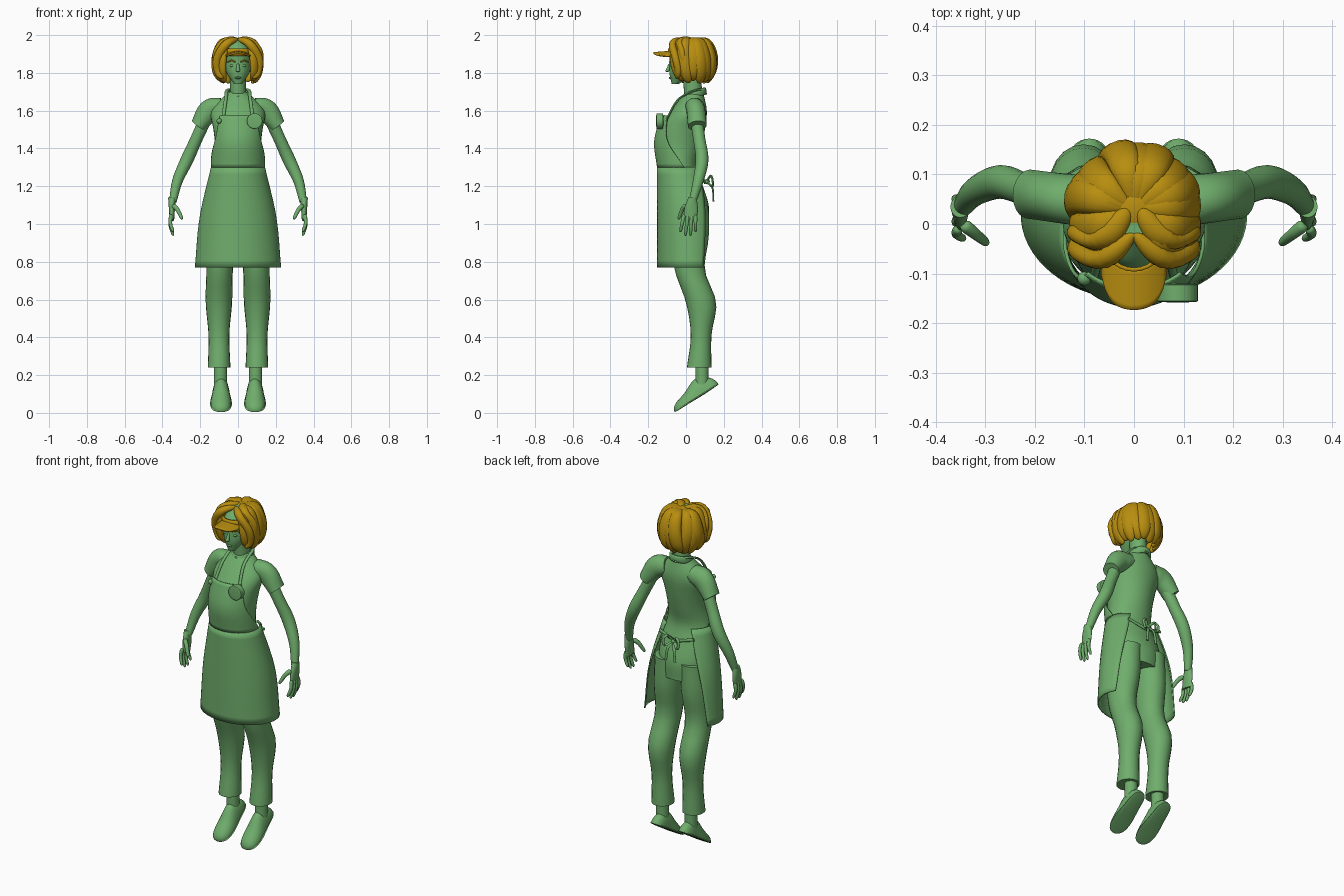
import bpy, bmesh, math, random
from mathutils import Vector

random.seed(4)
cube = bpy.data.objects.get("Cube")
if cube:
    bpy.data.objects.remove(cube, do_unlink=True)
SIDEWAYS, UPWARD = Vector((1, 0, 0)), Vector((0, 0, 1))
parts = []


def material(name, *colour):
    made = bpy.data.materials.new(name)
    made.diffuse_color = (*colour, 1)
    made.use_nodes = True
    made.node_tree.nodes["Principled BSDF"].inputs["Base Color"].default_value = (*colour, 1)
    return made


GREEN = material("soft green", .16, .42, .15)
GOLD = material("dark gold", .48, .27, .005)


def finish(name, bm, colour, mirror=False, thickness=0):
    bmesh.ops.recalc_face_normals(bm, faces=bm.faces)
    mesh = bpy.data.meshes.new(name)
    bm.to_mesh(mesh)
    bm.free()
    mesh.materials.append(colour)
    part = bpy.data.objects.new(name, mesh)
    bpy.context.collection.objects.link(part)
    if thickness:
        solid = part.modifiers.new("Thickness", "SOLIDIFY")
        solid.thickness, solid.offset = thickness, 0
    if mirror:
        part.modifiers.new("Mirror", "MIRROR")
    parts.append(part)


def blend(values, t):
    """Smooth value at t through evenly spaced values; a plain number stays constant."""
    if not isinstance(values, (tuple, list)):
        return values
    last = len(values) - 1
    i = min(int(t * last), last - 1)
    f = t * last - i
    b, c = values[i], values[i + 1]
    a = values[i - 1] if i else 2 * b - c
    d = values[i + 2] if i + 2 <= last else 2 * c - b
    return b + f / 2 * (c - a + f * (2 * a - 5 * b + 4 * c - d + f * (3 * (b - c) + d - a)))


def between(front, back):
    """Centre and depth of a body from its front and back outlines."""
    pairs = list(zip(front, back))
    return {"y": [(f + b) / 2 for f, b in pairs], "deep": [(b - f) / 2 for f, b in pairs]}


def loft(name, x, y, z, wide, deep=None, colour=GREEN, mirror=False, level=False,
         ref=SIDEWAYS, underside=1, taper=None, sides=20, steps=24):
    """Elliptic rings swept along a path; taper rounds both ends."""
    deep = wide if deep is None else deep
    times = [(1 - math.cos(math.pi * i / steps)) / 2 for i in range(steps + 1)]
    path = [Vector((blend(x, t), blend(y, t), blend(z, t))) for t in times]
    bm, rings = bmesh.new(), []
    for i, t in enumerate(times):
        along = path[min(i + 1, steps)] - path[max(i - 1, 0)]
        along = UPWARD if level else along.normalized()
        u = (ref - along * ref.dot(along)).normalized()
        v = along.cross(u)
        scale = max((1 - abs(2 * t - 1) ** taper) ** .5, .02) if taper else 1
        ring = []
        for j in range(sides):
            angle = math.tau * j / sides
            rise = math.sin(angle) * (underside if math.sin(angle) < 0 else 1)
            offset = u * math.cos(angle) * blend(wide, t) + v * rise * blend(deep, t)
            ring.append(bm.verts.new(path[i] + offset * scale))
        rings.append(ring)
    for lower, upper in zip(rings, rings[1:]):
        for j in range(sides):
            k = (j + 1) % sides
            bm.faces.new((lower[j], lower[k], upper[k], upper[j]))
    bm.faces.new(rings[0])
    bm.faces.new(rings[-1])
    finish(name, bm, colour, mirror)


def sheet(name, grid, colour, thickness):
    bm = bmesh.new()
    rows = [[bm.verts.new(point) for point in row] for row in grid]
    for lower, upper in zip(rows, rows[1:]):
        for j in range(len(lower) - 1):
            bm.faces.new((lower[j], lower[j + 1], upper[j + 1], upper[j]))
    finish(name, bm, colour, thickness=thickness)


def ball(name, place, size, colour=GREEN, mirror=False):
    bm = bmesh.new()
    bmesh.ops.create_uvsphere(bm, u_segments=24, v_segments=14, radius=1)
    bmesh.ops.scale(bm, vec=size, verts=bm.verts)
    bmesh.ops.translate(bm, vec=place, verts=bm.verts)
    finish(name, bm, colour, mirror)


def wrapped_cloth(name, z, half, front, centre, wrap, rows=14, columns=40):
    """Cloth bent around the body, reaching wrap degrees to each side of the front."""
    grid = []
    for i in range(rows + 1):
        t = i / rows
        reach, middle = math.radians(blend(wrap, t)), blend(centre, t)
        angles = [reach * (2 * j / columns - 1) for j in range(columns + 1)]
        grid.append([(blend(half, t) * math.sin(a),
                      middle + (blend(front, t) - middle) * math.cos(a), blend(z, t)) for a in angles])
    sheet(name, grid, GREEN, .007)


# Shirt, hips and trouser legs
loft("shirt_and_hips", x=0, z=(1.7, 1), wide=(.05, .14, .13, .12, .13, .15, .15, .13), level=True,
     **between(front=(0, -.08, -.14, -.15, -.14, -.12, -.1, -.08),
               back=(.09, .11, .1, .08, .06, .09, .12, .12)), sides=32, steps=36)
loft("trouser_leg", x=(.08, .1, .1), y=(.03, .02, .02, .08, .08, .07), z=(1.1, .24),
     wide=(.08, .08, .07, .07, .055, .06), deep=(.09, .1, .08, .08, .055, .065),
     mirror=True, level=True)

# Ankles and pointed-down shoes, swept from heel to toe
loft("ankle", x=.093, y=.085, z=(.27, .15), wide=.035, mirror=True, level=True)
for name, wide, deep, underside in (
        ("shoe", (.038, .044, .054, .05), (.06, .09, .055, .035), .05),
        ("shoe_sole", (.042, .047, .058, .053), .013, .2)):
    loft(name, x=.09, y=(.172, -.06), z=(.152, .004), wide=wide, deep=deep,
         underside=underside, taper=6, mirror=True)

# Sleeves, arms and hands
loft("sleeve", x=(.08, .15, .21), y=(.045, .06), z=(1.62, 1.6, 1.52),
     wide=(.05, .06, .043), deep=.05, mirror=True)
loft("arm", x=(.17, .22, .27, .32, .345), y=(.055, .07, .085, .065, .035), z=(1.56, 1.12),
     wide=(.034, .032, .034, .028, .02), mirror=True)
loft("palm", x=.35, y=(.035, .02), z=(1.14, 1.02), wide=(.02, .012), deep=(.022, .036, .034),
     mirror=True)
for finger in range(4):
    spread = finger - 1.5
    loft("finger", x=(.354, .358, .342), y=(.02 + .02 * spread, .01 + .027 * spread),
         z=(1.05, .935 + .01 * spread ** 2), wide=(.011, .008), taper=8, mirror=True, sides=10)
loft("thumb", x=(.345, .295), y=(0, -.04), z=(1.1, 1.075, 1.025), wide=(.014, .009),
     taper=8, mirror=True, sides=10)

# Apron skirt open at the back, with a narrowing bib
wrapped_cloth("apron_skirt", z=(.77, 1.3), half=(.225, .2, .14), front=-.15,
              centre=(.02, .01, -.03), wrap=(115, 125, 145))
wrapped_cloth("apron_bib", z=(1.3, 1.575), half=.14, front=(-.15, -.165, -.13),
              centre=(-.03, -.03, -.01), wrap=(100, 60, 42))

# Neck straps, waist tie and bow
loft("neck_strap", x=(.08, .065, .055, 0), y=(-.105, -.04, .06, .105), z=(1.55, 1.66, 1.71, 1.69),
     wide=.009, deep=.006, mirror=True, sides=10)
loft("waist_tie", x=(.11, 0), y=(.085, .1), z=(1.25, 1.22), wide=.009, deep=.006,
     ref=UPWARD, mirror=True, sides=10)
ball("bow_knot", place=(0, .112, 1.225), size=(.016, .014, .014))
loft("bow_loop", x=(0, .03, .05, .04, 0), y=(.11, .13, .14, .14, .11),
     z=(1.225, 1.255, 1.235, 1.2, 1.225), wide=.008, deep=.006, mirror=True, sides=10)
loft("bow_tail", x=(0, .02, .03), y=(.11, .14, .145), z=(1.22, 1.19, 1.12), wide=.008, deep=.005,
     mirror=True, sides=10)

# Badge and button on the bib
loft("round_badge", x=.088, y=(-.12, -.158), z=1.545, wide=.041, taper=30, sides=28)
ball("bib_button", place=(-.1, -.11, 1.545), size=(.014, .014, .014))

# Neck and collar
loft("neck", x=0, y=(.04, .03), z=(1.65, 1.82), wide=.043, deep=.048, level=True)
circle = [math.tau * i / 12 for i in range(13)]
loft("collar", x=[.055 * math.sin(a) for a in circle], y=[.045 - .055 * math.cos(a) for a in circle],
     z=[1.687 - .017 * math.cos(a) for a in circle], wide=.02, deep=.008, ref=UPWARD, steps=40)
loft("collar_point", x=(0, .025, .045), y=(-.014, 0), z=(1.675, 1.655, 1.665), wide=.012, deep=.007,
     ref=UPWARD, mirror=True, sides=10)

# Head and face
loft("head", x=0, z=(1.74, 1.98), wide=(.02, .06, .072, .07, .025), level=True,
     **between(front=(-.075, -.088, -.087, -.085, -.03), back=(-.04, .05, .1, .115, .06)), sides=32)
loft("nose", x=0, y=(-.085, -.1), z=(1.85, 1.805), wide=(.006, .012), level=True, taper=8)
ball("lips", place=(0, -.082, 1.774), size=(.018, .009, .006))
ball("eye", place=(.03, -.073, 1.838), size=(.014, .009, .007), mirror=True)
ball("ear", place=(.072, .015, 1.83), size=(.01, .018, .028), mirror=True)
loft("eyebrow", x=(.014, .055), y=(-.086, -.077, -.054), z=(1.858, 1.866, 1.858), wide=.004,
     colour=GOLD, ref=UPWARD, mirror=True, sides=10)

# Visor: headband and curved peak
band = [math.radians(degrees) for degrees in range(-80, 81, 10)]
sheet("headband", [[(.079 * math.sin(a), .013 - .105 * math.cos(a), z) for a in band]
                   for z in (1.89, 1.93)], GOLD, .008)
peak = []
for row in range(9):
    peak.append([])
    for column in range(17):
        u = column / 8 - 1
        curve = math.sqrt(1 - .75 * u * u)
        reach = row / 8 * (.083 + .03 * (1 - curve) - .035 * u ** 6)
        peak[-1].append((.064 * u, .012 - .102 * curve - reach, 1.912 - .02 * u * u - .08 * reach))
sheet("visor_peak", peak, GOLD, .009)

# Hair: inner cap, locks falling from the crown, parted fringe
ball("hair_cap", place=(0, .03, 1.885), size=(.103, .096, .1), colour=GOLD)
for lock in range(-6, 7):
    angle = math.radians(21 * lock)
    outward = Vector((math.sin(angle), math.cos(angle), 0))
    across = Vector((math.cos(angle), -math.sin(angle), 0))
    swing, puff = random.uniform(-.02, .02), random.uniform(-.004, .006)
    radii = [r + puff for r in (.005, .08, .115, .113, .085)]
    points = [outward * r + across * swing * math.sin(i) for i, r in enumerate(radii)]
    loft("hair_lock", x=[p.x for p in points], y=[p.y + .028 for p in points],
         z=(1.972, 1.965, 1.89, 1.81, 1.74 + random.uniform(0, .02)),
         wide=(.012, .03, .036, .035, .022), deep=(.01, .018, .021, .02, .015),
         colour=GOLD, ref=across, taper=8, sides=14)
loft("fringe_lock", x=(0, .06, .108, .105, .08), y=(-.02, -.07, -.055, -.04, -.05),
     z=(1.98, 1.955, 1.88, 1.81, 1.77), wide=.023, deep=.02, colour=GOLD, mirror=True, taper=4)
loft("top_lock", x=(.01, .06, .105, .112), y=(.03, -.03, -.02, -.01), z=(1.98, 1.965, 1.91, 1.83),
     wide=.027, deep=.02, colour=GOLD, mirror=True, taper=4)

# Smooth shading with crisp edges
bpy.ops.object.select_all(action="DESELECT")
for part in parts:
    part.select_set(True)
bpy.context.view_layer.objects.active = parts[0]
bpy.ops.object.shade_smooth_by_angle(angle=math.radians(45))
